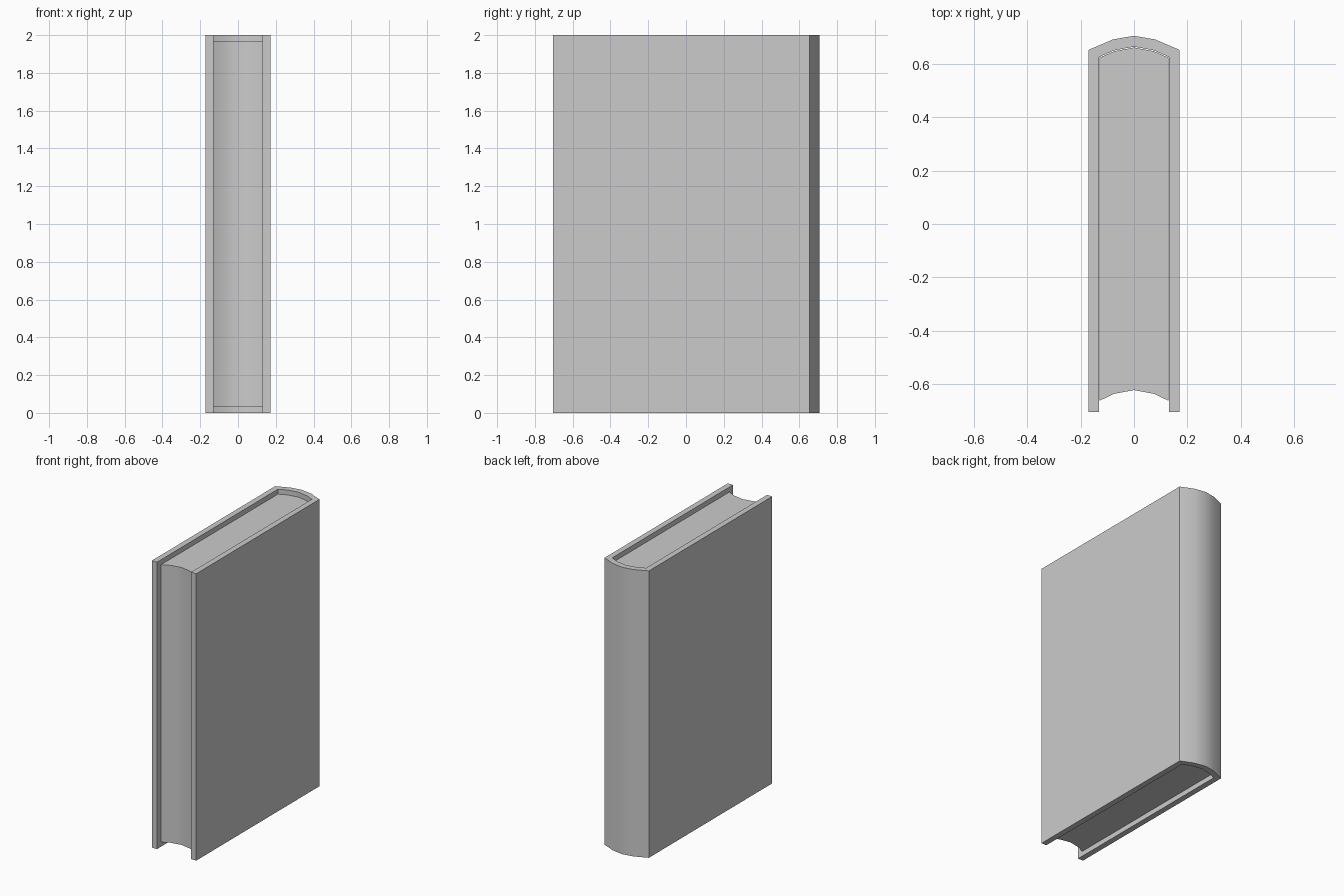
import bpy, bmesh, math

if "Cube" in bpy.data.objects:
    bpy.data.objects.remove(bpy.data.objects["Cube"])


def mirror_x(half):
    """Extend a left-half rail (ending on x = 0) to the right side."""
    return half + [(-x, y) for x, y in reversed(half[:-1])]


def strip_prism(name, rail_a, rail_b, z0, z1):
    """Extrude the strip between two equal-length rails from z0 to z1."""
    bm = bmesh.new()
    a = [bm.verts.new((x, y, z0)) for x, y in rail_a]
    b = [bm.verts.new((x, y, z0)) for x, y in rail_b]
    faces = [bm.faces.new((a[i], a[i + 1], b[i + 1], b[i]))
             for i in range(len(a) - 1)]
    ext = bmesh.ops.extrude_face_region(bm, geom=faces, use_keep_orig=True)
    top = [g for g in ext["geom"] if isinstance(g, bmesh.types.BMVert)]
    bmesh.ops.translate(bm, verts=top, vec=(0, 0, z1 - z0))
    bmesh.ops.recalc_face_normals(bm, faces=bm.faces)
    mesh = bpy.data.meshes.new(name)
    bm.to_mesh(mesh)
    bm.free()
    obj = bpy.data.objects.new(name, mesh)
    bpy.context.collection.objects.link(obj)
    bpy.ops.object.select_all(action='DESELECT')
    obj.select_set(True)
    bpy.context.view_layer.objects.active = obj
    bpy.ops.object.shade_smooth_by_angle(angle=math.radians(30))
    return obj


# Hard cover: two boards joined by a rounded spine
outer = mirror_x([(-0.171, -0.705), (-0.171, 0.653), (-0.08, 0.692), (0, 0.706)])
inner = mirror_x([(-0.131, -0.705), (-0.131, 0.626), (-0.075, 0.651), (0, 0.665)])
strip_prism("cover", outer, inner, 0.0, 2.0)

# Page block: rounded at the spine, hollowed along the fore edge
fore_edge = mirror_x([(-0.129, -0.663), (-0.075, -0.637), (0, -0.623)])
spine_edge = mirror_x([(-0.129, 0.624), (-0.075, 0.648), (0, 0.662)])
strip_prism("pages", fore_edge, spine_edge, 0.033, 1.967)
